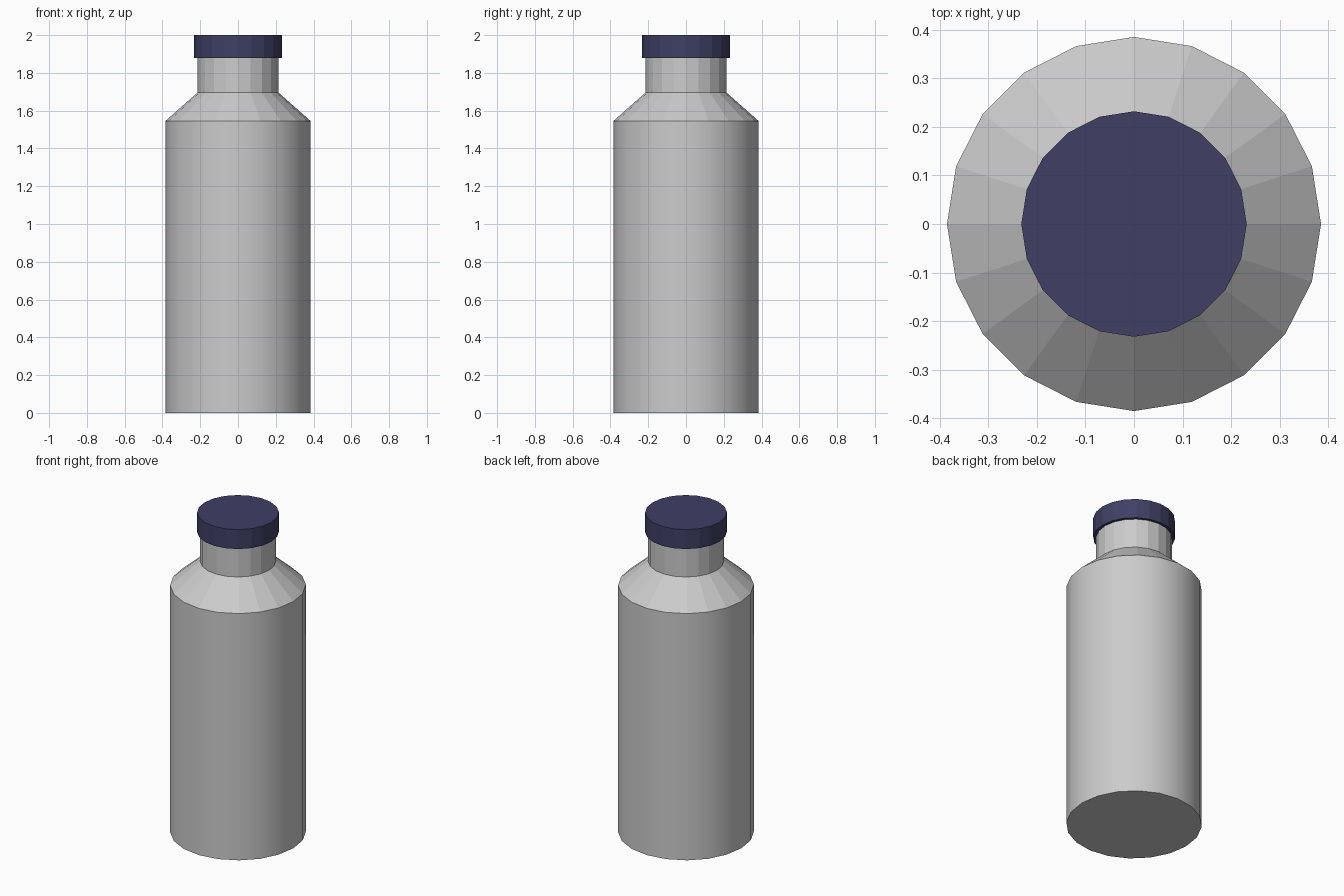
import bpy, bmesh, math

if "Cube" in bpy.data.objects:
    bpy.data.objects.remove(bpy.data.objects["Cube"])

SIDES = 20


def lathe(name, profile, smooth=False, color=None, cap_bottom=True, cap_top=True):
    """Revolve (radius, height) points into a 20-sided solid."""
    bm = bmesh.new()
    rings = []
    for r, z in profile:
        rings.append([bm.verts.new((r * math.cos(2 * math.pi * i / SIDES),
                                    r * math.sin(2 * math.pi * i / SIDES), z))
                      for i in range(SIDES)])
    for low, high in zip(rings, rings[1:]):
        for i in range(SIDES):
            j = (i + 1) % SIDES
            face = bm.faces.new((low[i], low[j], high[j], high[i]))
            face.smooth = smooth
    if cap_bottom:
        bm.faces.new(rings[0][::-1])
    if cap_top:
        bm.faces.new(rings[-1])
    for e in bm.edges:
        if len(e.link_faces) == 2 and e.calc_face_angle() > math.radians(30):
            e.smooth = False
    mesh = bpy.data.meshes.new(name)
    bm.to_mesh(mesh)
    bm.free()
    obj = bpy.data.objects.new(name, mesh)
    bpy.context.collection.objects.link(obj)
    if color:
        mat = bpy.data.materials.new(name + "_colour")
        mat.diffuse_color = color
        mat.use_nodes = True
        mat.node_tree.nodes["Principled BSDF"].inputs["Base Color"].default_value = mat.diffuse_color
        mesh.materials.append(mat)
    return obj


# Smooth cylindrical body
lathe("bottle_body", [(0.385, 0), (0.385, 1.545)], smooth=True, cap_top=False)

# Faceted sloping shoulder and neck
lathe("shoulder_and_neck", [(0.385, 1.545), (0.215, 1.695), (0.215, 1.878)],
      cap_bottom=False, cap_top=False)

# Dark blue screw cap
lathe("bottle_cap", [(0.232, 1.878), (0.232, 2.0)], color=(0.05, 0.05, 0.13, 1))
